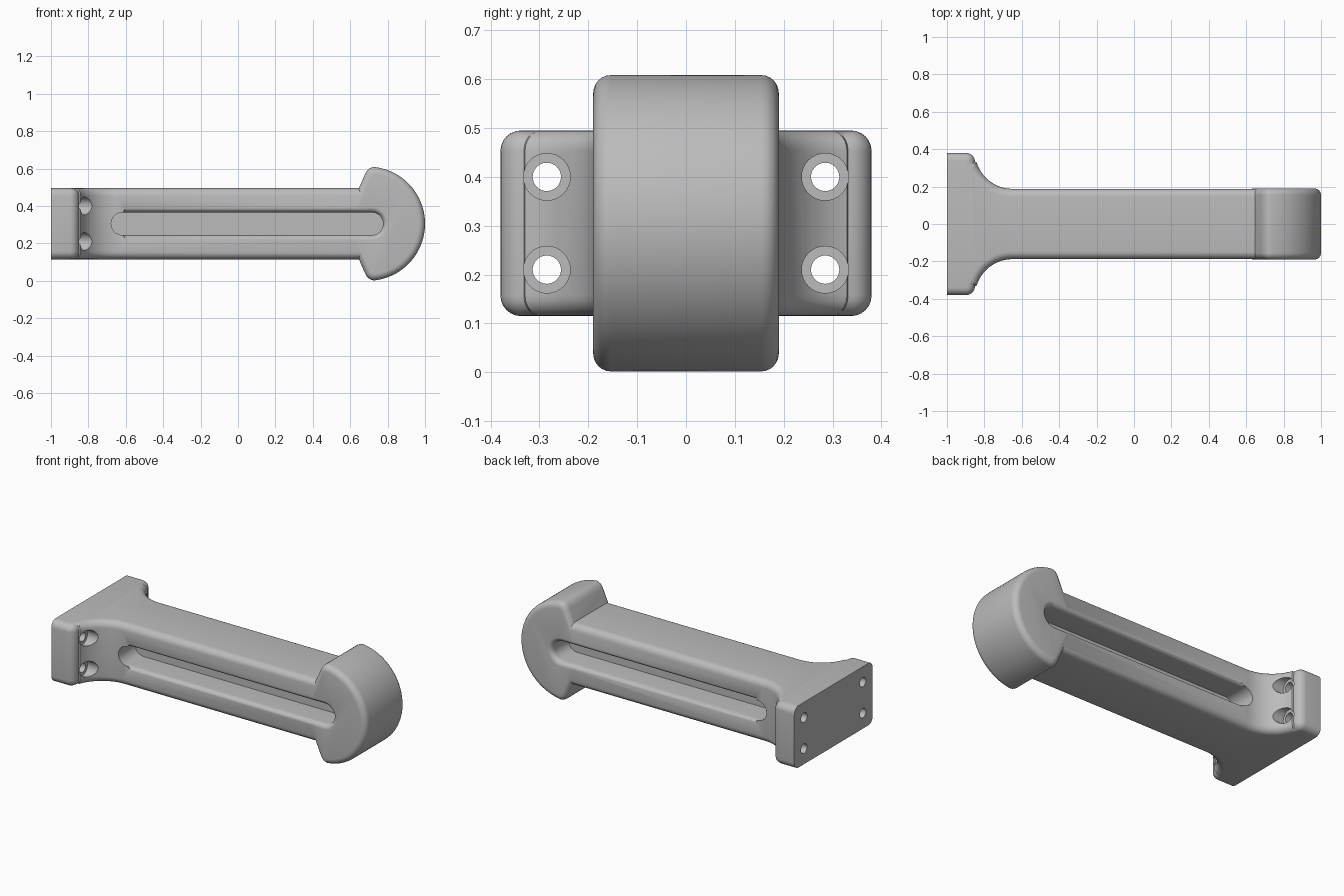
import bpy, bmesh, math
from mathutils import Vector

if "Cube" in bpy.data.objects:
    bpy.data.objects.remove(bpy.data.objects["Cube"])

grey = bpy.data.materials.new("plain grey")
grey.diffuse_color = (0.50, 0.50, 0.50, 1)
grey.use_nodes = True
grey.node_tree.nodes["Principled BSDF"].inputs["Base Color"].default_value = grey.diffuse_color
ZC = 0.305  # height of the long axis


def finish(bm, name):
    bmesh.ops.recalc_face_normals(bm, faces=bm.faces[:])
    me = bpy.data.meshes.new(name)
    bm.to_mesh(me)
    bm.free()
    ob = bpy.data.objects.new(name, me)
    ob.data.materials.append(grey)
    bpy.context.collection.objects.link(ob)
    return ob


def arc(cx, cy, r, a0, a1, n):
    return [(cx + r * math.cos(math.radians(a0 + (a1 - a0) * i / n)),
             cy + r * math.sin(math.radians(a0 + (a1 - a0) * i / n))) for i in range(n + 1)]


def loft(rings, name, bevel=0, keep=None):
    """Skin a stack of closed rings, cap it and round the rim edges allowed by keep."""
    bm = bmesh.new()
    loops = [[bm.verts.new(p) for p in ring] for ring in rings]
    n = len(loops[0])
    caps = [bm.faces.new(loops[0]), bm.faces.new(loops[-1])]
    for a, b in zip(loops, loops[1:]):
        for i in range(n):
            j = (i + 1) % n
            bm.faces.new((a[i], a[j], b[j], b[i]))
    bmesh.ops.recalc_face_normals(bm, faces=bm.faces[:])
    if bevel:
        rim = [e for f in caps for e in f.edges if keep(e)]
        bmesh.ops.bevel(bm, geom=rim, offset=bevel, offset_type='OFFSET', segments=6,
                        profile=0.5, affect='EDGES', clamp_overlap=False)
    return finish(bm, name)


def boolean(target, tool, op):
    m = target.modifiers.new(op, 'BOOLEAN')
    m.operation, m.object, m.solver = op, tool, 'EXACT'
    bpy.context.view_layer.objects.active = target
    bpy.ops.object.modifier_apply(modifier=m.name)
    bpy.data.objects.remove(tool)


# Arm with flared mounting plate: half outline from above, mirrored across y
half = [(-1, 0.38)] + arc(-0.898, 0.332, 0.048, 90, 0, 6)
half += arc(-0.65, 0.388, 0.2, 197, 270, 18) + [(0.75, 0.188)]
outline = half + [(x, -y) for x, y in reversed(half)]


def arm_rim(e):
    xs = [v.co.x for v in e.verts]
    return not (max(xs) < -0.99 or min(xs) > 0.74)


arm = loft([[(x, y, z) for x, y in outline] for z in (0.115, 0.495)],
           "bracket_arm", 0.042, arm_rim)

# Rounded head: circular front, slanted rear shoulders
upper = arc(0.695, 0, 0.305, 0, 84, 28)
upper += [(0.715, 0.301), (0.70, 0.293), (0.688, 0.281), (0.679, 0.265), (0.605, 0.095)]
side = upper + [(x, -z) for x, z in reversed(upper[1:])]
head = loft([[(x, y, ZC + z) for x, z in side] for y in (-0.19, 0.19)],
            "head", 0.036, lambda e: True)
boolean(arm, head, 'UNION')

# Long blind slot on each side, with a rounded lip along the straight part
R, LIP, WEB = 0.061, 0.03, 0.03
slot = arc(0.715, 0, R, -90, 90, 16) + [(-0.605, R), (-0.615, R)]
slot += arc(-0.617, 0, R, 90, 270, 16)[1:-1] + [(-0.615, -R), (-0.605, -R)]


def slot_ring(y, off):
    ring = []
    for x, z in slot:
        d = Vector((x - max(-0.605, min(0.715, x)), z))
        d = d.normalized() * off if x > -0.61 else Vector((0, 0))
        ring.append((x + d.x, y, ZC + z + d.y))
    return ring


for s in (-1, 1):
    levels = [(WEB, 0)]
    for i in range(7):
        t = math.pi / 2 * i / 6
        levels.append((0.1905 - LIP + LIP * math.sin(t), LIP * (1 - math.cos(t))))
    levels.append((0.26, LIP))
    boolean(arm, loft([slot_ring(s * y, o) for y, o in levels], "slot_cutter"), 'DIFFERENCE')

# Four counterbored screw holes through the plate
for y in (-0.285, 0.285):
    for z in (0.21, 0.40):
        for r, x0, x1 in ((0.029, -1.1, -0.7), (0.048, -0.855, -0.6)):
            circle = arc(y, z, r, 0, 360, 32)[:-1]
            boolean(arm, loft([[(x, a, b) for a, b in circle] for x in (x0, x1)],
                              "hole_cutter"), 'DIFFERENCE')

# Smooth shading with crisp edges
bpy.ops.object.select_all(action='DESELECT')
arm.select_set(True)
bpy.context.view_layer.objects.active = arm
bpy.ops.object.shade_smooth_by_angle(angle=math.radians(30))
